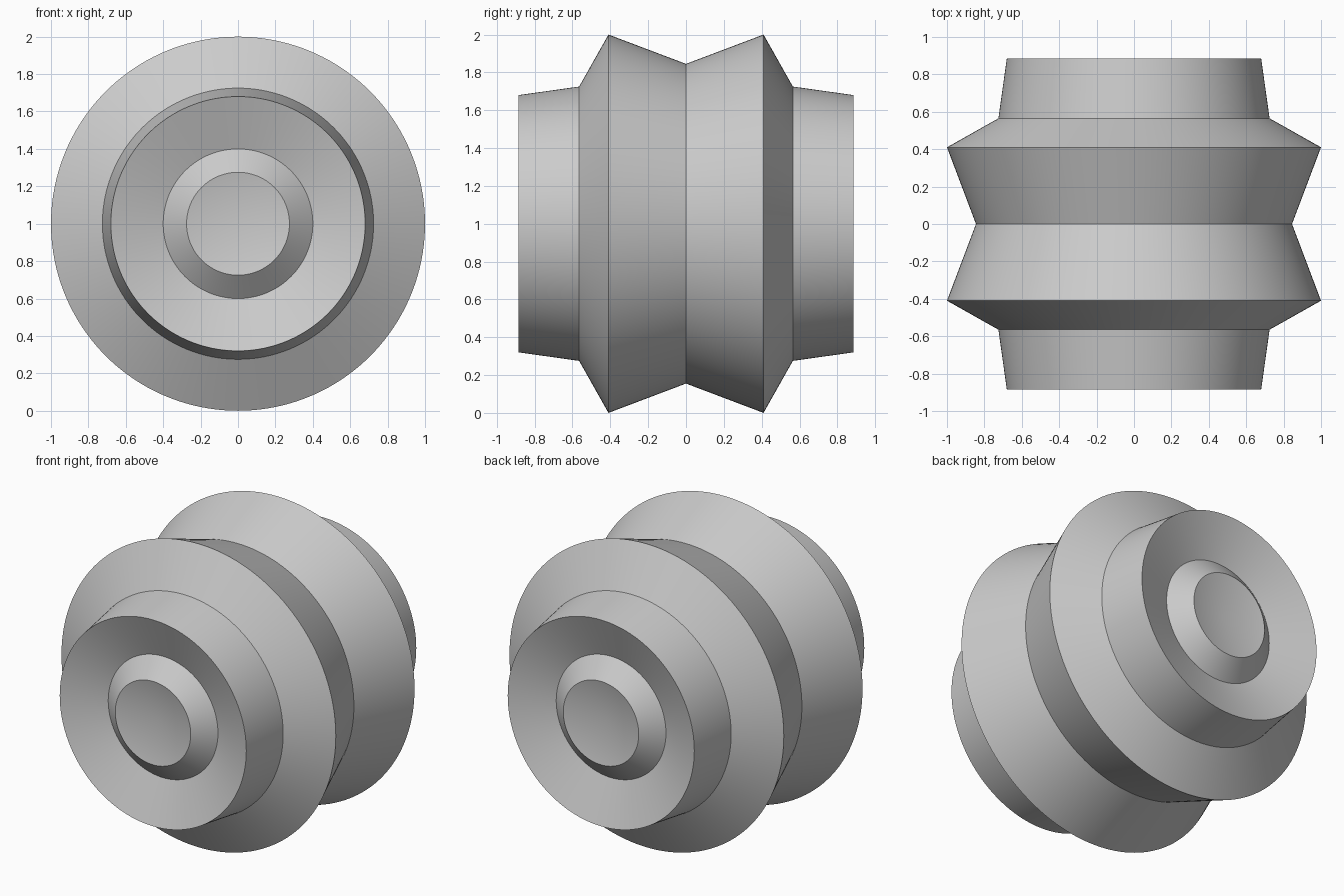
import bpy, bmesh, math
from mathutils import Vector

if "Cube" in bpy.data.objects:
    bpy.data.objects.remove(bpy.data.objects["Cube"])

SEGMENTS = 160

# Front half profile as (radius, y): dished hub, groove, rim, flared crest, waist
half = [(0, -0.83), (0.275, -0.885), (0.40, -0.78), (0.68, -0.885),
        (0.725, -0.565), (1.0, -0.41), (0.845, 0)]
# Mirror it to the back half
profile = half + [(r, -y) for r, y in reversed(half[:-1])]

# Spin the profile around the y axis
bm = bmesh.new()
verts = [bm.verts.new((r, y, 0)) for r, y in profile]
edges = [bm.edges.new(pair) for pair in zip(verts, verts[1:])]
bmesh.ops.spin(bm, geom=verts + edges, cent=(0, 0, 0), axis=(0, 1, 0),
               angle=math.tau, steps=SEGMENTS, use_duplicate=False)
bmesh.ops.remove_doubles(bm, verts=bm.verts, dist=1e-4)
bmesh.ops.recalc_face_normals(bm, faces=bm.faces)
bmesh.ops.translate(bm, verts=bm.verts, vec=Vector((0, 0, 1)))

mesh = bpy.data.meshes.new("grooved_roller")
bm.to_mesh(mesh)
bm.free()
roller = bpy.data.objects.new("grooved_roller", mesh)
bpy.context.collection.objects.link(roller)

# Smooth around the axis, crisp at every profile corner
bpy.context.view_layer.objects.active = roller
roller.select_set(True)
bpy.ops.object.shade_smooth_by_angle(angle=math.radians(15))
